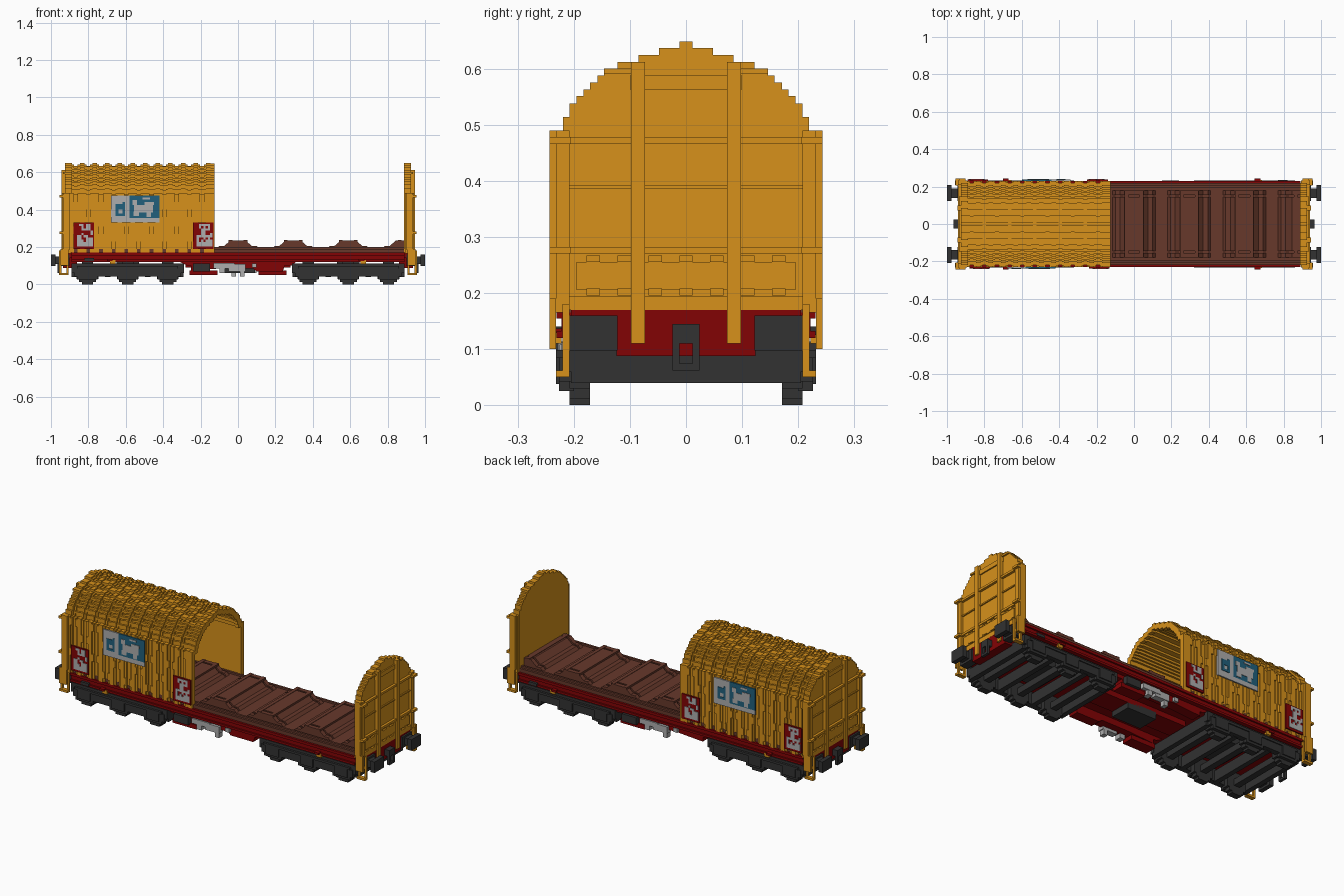
import bpy, bmesh, random

cube = bpy.data.objects.get("Cube")
if cube:
    bpy.data.objects.remove(cube, do_unlink=True)


def material(name, rgb):
    m = bpy.data.materials.new(name)
    m.use_nodes = True
    m.diffuse_color = (*rgb, 1)
    bsdf = next(n for n in m.node_tree.nodes if n.type == 'BSDF_PRINCIPLED')
    bsdf.inputs["Base Color"].default_value = (*rgb, 1)
    bsdf.inputs["Roughness"].default_value = 0.8
    return m


YELLOW = material("ochre yellow", (0.68, 0.285, 0.011))
RED = material("dark red", (0.225, 0.001, 0.0015))
BROWN = material("wood brown", (0.135, 0.04, 0.024))
DARK = material("charcoal", (0.032, 0.032, 0.032))
BLUE = material("poster blue", (0.015, 0.115, 0.20))
GREY = material("light grey", (0.42, 0.42, 0.42))


def finish(name, mat, bm):
    bmesh.ops.recalc_face_normals(bm, faces=bm.faces)
    me = bpy.data.meshes.new(name)
    bm.to_mesh(me)
    bm.free()
    me.materials.append(mat)
    ob = bpy.data.objects.new(name, me)
    bpy.context.collection.objects.link(ob)


def boxes(name, mat, items, mirror=""):
    """Boxes (x0, x1, y0, y1, z0, z1), copied across the named axes."""
    bm = bmesh.new()
    for x0, x1, y0, y1, z0, z1 in items:
        for sx in ((1, -1) if "x" in mirror else (1,)):
            for sy in ((1, -1) if "y" in mirror else (1,)):
                vs = bmesh.ops.create_cube(bm, size=1)["verts"]
                for v in vs:
                    v.co = (sx * (x0 + (v.co.x + .5) * (x1 - x0)),
                            sy * (y0 + (v.co.y + .5) * (y1 - y0)),
                            z0 + (v.co.z + .5) * (z1 - z0))
    finish(name, mat, bm)


def prisms(name, mat, items):
    """Extrude outlines: (points, axis, lo, hi)."""
    bm = bmesh.new()
    for pts, axis, lo, hi in items:
        place = (lambda p, t: (t, p[0], p[1])) if axis == "x" else (lambda p, t: (p[0], t, p[1]))
        a = [bm.verts.new(place(p, lo)) for p in pts]
        b = [bm.verts.new(place(p, hi)) for p in pts]
        bm.faces.new(a)
        bm.faces.new(b[::-1])
        for i in range(len(a)):
            j = (i + 1) % len(a)
            bm.faces.new((a[i], b[i], b[j], a[j]))
    finish(name, mat, bm)


# Stepped arch: half width and height of each step
STEPS = [(.243, .49), (.219, .514), (.208, .538), (.195, .551), (.183, .563), (.171, .575),
         (.158, .588), (.146, .60), (.122, .612), (.085, .624), (.048, .637), (.012, .648)]
BASE = .17


def arch(sw, sz, steps=STEPS):
    half, z = [], BASE
    for w, top in steps:
        half.append((w * sw, z))
        z = BASE + (top - BASE) * sz
        half.append((w * sw, z))
    return half + [(-y, z) for y, z in reversed(half)]


def ring(outer, x0, x1, inner=(.85, .94)):
    return (arch(*outer) + arch(*inner)[::-1], "x", x0, x1)


# Canopy: thin shell with layered folds and a heavier rim at the opening
X0, X1, N = -.935, -.125, 12
pitch = (X1 - X0) / N
prisms("canopy_shell", YELLOW, [ring((.90, .97), X0 + .01, X1)])
folds, nubs = [], []
for i in range(N):
    c = X0 + pitch * (i + .5)
    folds.append(ring((.925, .985), c - .024, c + .024, (.88, .96)))
    folds.append(ring((.95, 1), c - .012, c + .012, (.88, .96)))
    # staggered tabs between the folds on the roof
    for k in range(1 + i % 2, len(STEPS) - 1, 2):
        w0, top = STEPS[k]
        w1 = STEPS[k + 1][0]
        z = BASE + (top - BASE) * .985
        nubs.append((c + .02, min(c + .05, X1), w1 * .925, w0 * .925, z - .012, z))
    # staggered creases on the side walls
    for k, z in enumerate((.19, .27, .36, .44)):
        d = .012 if (i + k) % 2 else -.024
        nubs.append((c + d, c + d + .012, .212, .231, z, z + .04))
folds.append(ring((.95, .995), X1 - .022, X1, (.84, .93)))
prisms("canopy_folds", YELLOW, folds)
boxes("canopy_creases", YELLOW, nubs, "y")

# End walls with posts and rails
plate = [(min(w, .219), z) for w, z in STEPS[1:]]
prisms("end_walls", YELLOW, [(arch(1, 1, plate), "x", a, b) for a, b in ((.888, .926), (-.926, -.888))])
boxes("end_wall_posts", YELLOW, [
    (.92, .945, .073, .098, .11, .612), (.892, .94, .208, .232, .165, .49),
    (.90, .935, .219, .243, .185, .49), (.92, .935, .098, .146, .59, .60),
], "xy")
rail_ends = [(.90, .955, s * .243, s * .205, z, z + .012) for s in (-1, 1) for z in (.27, .466)]
boxes("end_wall_rails", YELLOW, [
    (.92, .94, -.22, .22, .27, .282), (.92, .94, -.22, .22, .466, .478),
    (.92, .933, -.22, .22, .385, .392), (.92, .933, -.10, .10, .563, .588),
    (.92, .936, -.195, .195, .205, .255), (.92, .936, -.21, .21, .17, .195),
] + rail_ends, "x")
boxes("end_rail_tabs", YELLOW, [(.92, .939, y - .012, y + .012, z, z + .012)
                                for y in (0, .055, .11, .165) for z in (.196, .255)], "xy")

# Yellow foot steps and hand rails under the corners
boxes("corner_steps", YELLOW, [
    (.905, .917, .208, .22, .05, .18), (.945, .957, .208, .22, .05, .18),
    (.905, .957, .208, .232, .05, .062), (.905, .957, .208, .22, .11, .12),
    (.905, .95, .232, .243, .10, .19),
], "xy")
boxes("frame_brackets", YELLOW, [(.655, .685, .222, .236, .11, .13)], "xy")

# Wooden deck and coil cradles
boxes("deck", BROWN, [(-.89, .89, -.219, .219, .165, .19)])
outline = [(-.115, .19), (-.10, .205), (-.075, .205), (-.04, .235), (.04, .235), (.075, .205),
           (.10, .205), (.115, .19)]
cradles, bars = [], []
for k in range(-3, 4):
    c = k * .295
    pts = [(c + x, z) for x, z in outline]
    if abs(k) == 3:
        s = 1 if k > 0 else -1
        pts = [(s * .888, .19), (s * .77, .19), (s * .785, .205), (s * .81, .205),
               (s * .845, .235), (s * .888, .235)]
        bars.append((s * .865 - .01, s * .865 + .01, -.18, .18, .19, .238))
    else:
        bars += [(c - .05, c - .03, -.18, .18, .19, .237), (c + .03, c + .05, -.18, .18, .19, .237)]
    cradles += [(pts, "y", a, b) for a, b in ((-.18, -.155), (-.145, .145), (.155, .18))]
prisms("coil_cradles", BROWN, cradles)
boxes("cradle_bars", BROWN, bars)
boxes("deck_edge_rails", BROWN, [(-.888, .888, .195, .207, .19, .20)], "y")

# Red underframe: side sills, floor, belly beams and headstocks
boxes("side_sills", RED, [
    (-.89, .89, .195, .231, .155, .17), (-.89, .89, .195, .222, .13, .155),
    (-.89, .89, .195, .231, .12, .132),
    (.645, .675, .22, .243, .125, .137), (-.70, -.67, .22, .243, .125, .137),
], "y")
boxes("underframe_floor", RED, [(-.89, .89, -.20, .20, .12, .165), (-.28, .28, -.06, .06, .09, .12)])
belly = [(-.31, .12), (-.27, .10), (-.25, .10), (-.25, .075), (-.10, .085), (.08, .085),
         (.10, .07), (.24, .07), (.25, .10), (.29, .10), (.31, .12)]
prisms("belly_beams", RED, [(belly, "y", a, b) for a, b in ((.15, .207), (-.207, -.15))])
boxes("headstocks", RED, [(.86, .935, -.205, .205, .14, .17), (.86, .935, -.124, .124, .088, .168)], "x")

# Underframe equipment
gear = [(-.13, -.02, .19, .228, .086, .114), (-.05, .04, .19, .225, .07, .108),
        (.01, .035, .19, .22, .042, .08), (-.10, -.07, .19, .226, .06, .09),
        (.075, .10, .19, .222, .09, .112)]
boxes("brake_gear_front", GREY, [(a, b, -d, -c, e, f) for a, b, c, d, e, f in gear])
boxes("brake_gear_back", GREY, [(-b, -a, c, d, e, f) for a, b, c, d, e, f in gear])
boxes("control_boxes", DARK, [(-.24, -.15, -.232, -.16, .07, .112), (.15, .24, .16, .232, .07, .112),
                              (-.09, .09, -.06, .06, .06, .10), (-.82, -.77, -.236, -.22, .125, .14),
                              (.77, .82, .22, .236, .125, .14)])
boxes("belly_tanks", RED, [(-.26, -.11, -.215, -.15, .05, .075), (.11, .26, .15, .215, .05, .075)])

# Three-axle bogies
wheels, frames, cross = [], [], []
for c in (-.59, .59):
    for dx in (-.215, 0, .215):
        a = c + dx
        for r, lo, hi in ((.03, 0, .12), (.045, .012, .11), (.058, .03, .095)):
            wheels.append((a - r, a + r, .171, .208, lo, hi))
        frames.append((a - .04, a + .04, .20, .232, .038, .098))
        frames.append((a - .055, a + .055, .20, .226, .025, .06))
        cross.append((a - .018, a + .018, -.18, .18, .045, .08))
    frames += [(c - .30, c + .30, .195, .22, .06, .112), (c - .285, c + .285, .195, .226, .042, .085),
               (c - .27, c + .27, .20, .232, .085, .098)]
    for dx in (-.285, -.107, .107, .285):
        cross.append((c + dx - .014, c + dx + .014, -.205, .205, .04, .10))
    cross.append((c - .06, c + .06, -.10, .10, .08, .122))
boxes("wheels", DARK, wheels, "y")
boxes("bogie_frames", DARK, frames, "y")
boxes("bogie_cross_beams", DARK, cross)

# Buffers and couplers
boxes("buffers", DARK, [(.975, 1.0, .122, .208, .098, .16), (.93, .98, .14, .19, .11, .15),
                        (.90, .945, .122, .208, .098, .16)], "xy")
boxes("couplers", DARK, [(.93, .965, -.024, .024, .11, .145), (.95, .965, -.024, -.012, .062, .12),
                         (.95, .965, .012, .024, .062, .12), (.95, .965, -.024, .024, .062, .074)], "x")

# Side plates: x and z ranges for the front wall; turned about the canopy middle for the back
red = [(-.88, -.77, .19, .33), (-.24, -.13, .19, .33)]
grey = [(-.68, -.58, .33, .476), (-.58, -.42, .33, .355)]
blue = [(-.58, -.42, .355, .476)]
blue_marks = [(-.655, -.605, .365, .378), (-.655, -.64, .365, .43), (-.617, -.605, .365, .44),
              (-.64, -.617, .40, .43)]
grey_marks = [(-.555, -.455, .385, .425), (-.56, -.53, .365, .39), (-.49, -.465, .36, .39),
              (-.565, -.54, .425, .45), (-.50, -.45, .425, .44), (-.51, -.47, .455, .465)]
# speckled pixel patches on the red panels
random.seed(4)
P = .0122
for x, *_ in red:
    for col in range(1, 8):
        for row in range(1, 11):
            chance = .75 if row < 6 else (.7 if row > 7 and 1 < col < 7 else .12)
            if random.random() < chance:
                u, v = x + .006 + col * P, .19 + row * P
                grey_marks.append((u, u + P, v, v + P))


def side_plates(name, mat, rects, y0, y1):
    boxes(name + "_front", mat, [(a, b, -y1, -y0, c, d) for a, b, c, d in rects])
    boxes(name + "_back", mat, [(-1.02 - b, -1.02 - a, y0, y1, c, d) for a, b, c, d in rects])


side_plates("red_panels", RED, red, .230, .238)
side_plates("poster_grey", GREY, grey, .230, .238)
side_plates("poster_blue", BLUE, blue, .230, .238)
side_plates("poster_blue_marks", BLUE, blue_marks, .236, .2405)
side_plates("pale_marks", GREY, grey_marks, .236, .2405)
